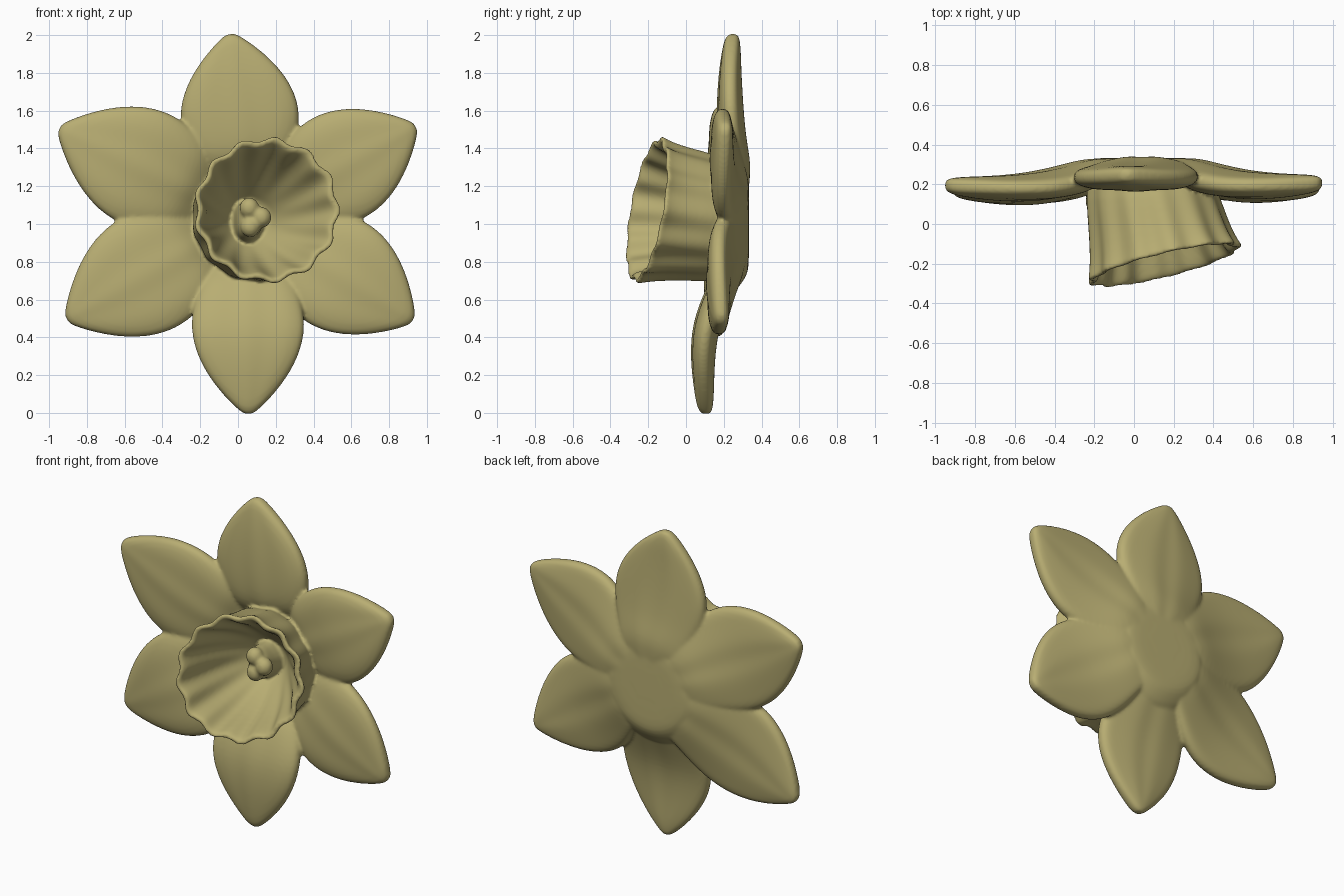
import bpy, bmesh
from math import sin, cos, pi, hypot
from mathutils import Vector

if "Cube" in bpy.data.objects:
    bpy.data.objects.remove(bpy.data.objects["Cube"])

CX, CZ = 0.05, 1.04

mat = bpy.data.materials.new("pale_yellow")
mat.diffuse_color = (.48, .42, .17, 1)
mat.use_nodes = True
mat.node_tree.nodes["Principled BSDF"].inputs["Base Color"].default_value = mat.diffuse_color
parts = []


def loft(name, rings, levels):
    """Skin closed rings into a solid, smooth object."""
    bm = bmesh.new()
    vr = [[bm.verts.new(p) for p in r] for r in rings]
    n = len(vr[0])
    for a, b in zip(vr, vr[1:]):
        for i in range(n):
            j = (i + 1) % n
            bm.faces.new((a[i], a[j], b[j], b[i]))
    for r in (vr[0], vr[-1]):
        c = bm.verts.new(sum((v.co for v in r), Vector()) / n)
        for i in range(n):
            bm.faces.new((r[i], r[(i + 1) % n], c))
    bmesh.ops.recalc_face_normals(bm, faces=bm.faces[:])
    for f in bm.faces:
        f.smooth = True
    me = bpy.data.meshes.new(name)
    bm.to_mesh(me)
    bm.free()
    me.materials.append(mat)
    ob = bpy.data.objects.new(name, me)
    bpy.context.collection.objects.link(ob)
    ob.modifiers.new("Subdivision", 'SUBSURF').levels = levels
    ob.modifiers[0].render_levels = levels
    parts.append(ob)


# Petal stations: t along length, half width, front y, back y
STATIONS = [(0.1, .10, .29, .328), (.18, .17, .28, .331), (.25, .215, .23, .33),
            (.32, .25, .165, .318), (.42, .295, .135, .288), (.56, .32, .115, .258),
            (.70, .285, .115, .245), (.82, .212, .125, .24), (.91, .132, .138, .238),
            (.97, .066, .15, .232), (1.0, .025, .17, .222)]


def petal(name, tx, tz, width, shift, cx=CX):
    dx, dz = tx - cx, tz - CZ
    length = hypot(dx, dz)
    ux, uz = dx / length, dz / length
    rings = []
    for t, hw, yf, yb in STATIONS:
        k = max(0, min(1, (t - .15) / .45))
        ring = []
        for i in range(24):
            a = 2 * pi * i / 24
            v, s = cos(a), sin(a)
            w = hw * width * v * 1.03
            # flat rounded slab, more domed on the back near the hub
            p = .65 if s < 0 else .65 + .25 * max(0, 1 - t / .6)
            y = (yf + yb) / 2 + (yb - yf) / 2 * (abs(s) ** p) * (1 if s > 0 else -1)
            # soft lengthwise veins
            y -= .006 * cos(v * 3 * pi) * (1 - v * v) * sin(pi * t)
            r = t * length
            ring.append((cx + ux * r - uz * w, y + shift * k, CZ + uz * r + ux * w))
        rings.append(ring)
    loft(name, rings, 2)


for args in [("petal_top", -.04, 2.005, .99, .053, .068),
             ("petal_upper_right", .94, 1.515, .94, .012),
             ("petal_lower_right", .925, .49, .97, -.008),
             ("petal_bottom", .055, -.005, .94, -.09),
             ("petal_lower_left", -.905, .495, 1.02, -.02),
             ("petal_upper_left", -.945, 1.505, 1.0, 0)]:
    petal(*args)

# Flat hub joining the petals at the back
hub = []
for r, y in [(.12, .31), (.28, .27), (.36, .23), (.375, .25), (.34, .285), (.29, .318),
             (.25, .332), (.15, .333)]:
    hub.append([(CX - .01 + r * cos(2 * pi * i / 32), y, CZ - .03 + r * sin(2 * pi * i / 32))
                for i in range(32)])
loft("flower_hub", hub, 1)

# Ruffled trumpet: outer wall, rim and inner funnel (s along axis, radius, ripple)
trumpet = []
for s, r, amp in [(-.36, .05, 0), (-.36, .2, 0), (-.2, .31, .003), (.1, .335, .006),
                  (.4, .343, .008), (.7, .355, .010), (.9, .37, .013), (.97, .381, .014),
                  (1.0, .376, .015), (1.0, .354, .015), (.95, .340, .014), (.8, .318, .011),
                  (.55, .285, .008), (.3, .24, .005), (.1, .195, .003), (-.08, .145, 0),
                  (-.16, .12, 0), (-.22, .105, 0), (-.25, .05, 0)]:
    ring = []
    t = max(s, 0)
    for i in range(104):
        a = 2 * pi * i / 104
        rr = r + amp * cos(13 * a)
        dx, dz = rr * cos(a), rr * sin(a)
        ring.append((.085 + .07 * s + dx,
                     .17 - .38 * s + t * (.24 * dx + .17 * dz),
                     1.03 + .045 * s + dz))
    trumpet.append(ring)
loft("trumpet", trumpet, 1)


def ball(name, loc, scale):
    bpy.ops.mesh.primitive_uv_sphere_add(segments=24, ring_count=14, location=loc)
    ob = bpy.context.object
    ob.name, ob.scale = name, scale
    ob.data.materials.append(mat)
    parts.append(ob)


# Pistil column with three-lobed tip
col = []
for y, r in [(.29, .09), (.24, .085), (.19, .075), (.14, .075), (.10, .07), (.075, .045)]:
    k = (.29 - y) / .2
    col.append([(.04 + .025 * k + r * cos(2 * pi * i / 18) * (1 + .1 * cos(2 * pi * i / 6)), y,
                 1.0 + .03 * k + r * 1.45 * sin(2 * pi * i / 18)) for i in range(18)])
loft("pistil_column", col, 1)
for i, (x, z) in enumerate([(.125, 1.035), (.06, 1.085), (.065, .985)]):
    ball(f"stigma_lobe_{i + 1}", (x, .085, z), (.052, .05, .055))

# Fuse all parts into one softly blended sculpted skin
bpy.ops.object.select_all(action='DESELECT')
for ob in parts:
    ob.select_set(True)
bpy.context.view_layer.objects.active = parts[0]
bpy.ops.object.convert(target='MESH')
bpy.ops.object.join()
flower = bpy.context.object
flower.name = "flower_head"
rm = flower.modifiers.new("Fuse", 'REMESH')
rm.mode, rm.voxel_size, rm.use_smooth_shade = 'VOXEL', .0105, True
sm = flower.modifiers.new("Soften", 'SMOOTH')
sm.factor, sm.iterations = .5, 5
